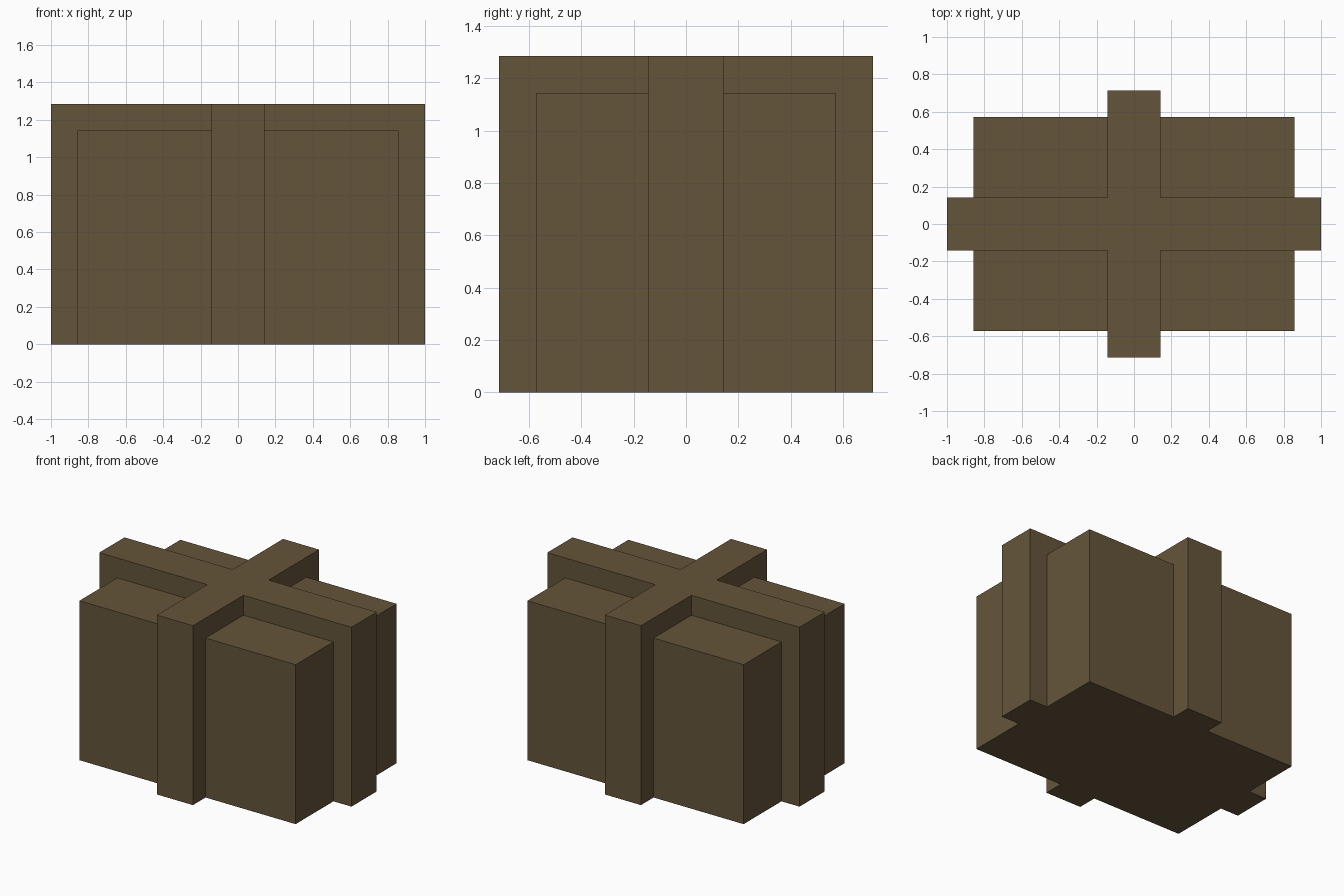
import bpy
import bmesh

cube = bpy.data.objects.get("Cube")
if cube:
    bpy.data.objects.remove(cube, do_unlink=True)

U = 1 / 7  # modelling unit: half the strap width, and the strap thickness

brown = bpy.data.materials.new("brown")
brown.use_nodes = True
colour = (0.130, 0.091, 0.042, 1)
brown.diffuse_color = colour
bsdf = next(n for n in brown.node_tree.nodes if n.type == "BSDF_PRINCIPLED")
bsdf.inputs["Base Color"].default_value = colour


def extrude_outline(name, outline, height):
    """Closed flat-faced solid from an anticlockwise outline, standing on z = 0."""
    bm = bmesh.new()
    base = bm.faces.new([bm.verts.new((x * U, y * U, 0)) for x, y in outline])
    top = bmesh.ops.extrude_face_region(bm, geom=[base], use_keep_orig=True)
    verts = [g for g in top["geom"] if isinstance(g, bmesh.types.BMVert)]
    bmesh.ops.translate(bm, verts=verts, vec=(0, 0, height * U))
    bmesh.ops.recalc_face_normals(bm, faces=bm.faces)
    mesh = bpy.data.meshes.new(name)
    bm.to_mesh(mesh)
    bm.free()
    mesh.materials.append(brown)
    obj = bpy.data.objects.new(name, mesh)
    bpy.context.collection.objects.link(obj)
    return obj


# Main box
extrude_outline("box", [(-6, -4), (6, -4), (6, 4), (-6, 4)], 8)

# Crossed straps wrapping the sides and top, as one plus-shaped solid
quarter = [(7, 1), (1, 1), (1, 5)]
plus = (quarter
        + [(-x, y) for x, y in reversed(quarter)]
        + [(-x, -y) for x, y in quarter]
        + [(x, -y) for x, y in reversed(quarter)])
extrude_outline("crossed_straps", plus, 9)
